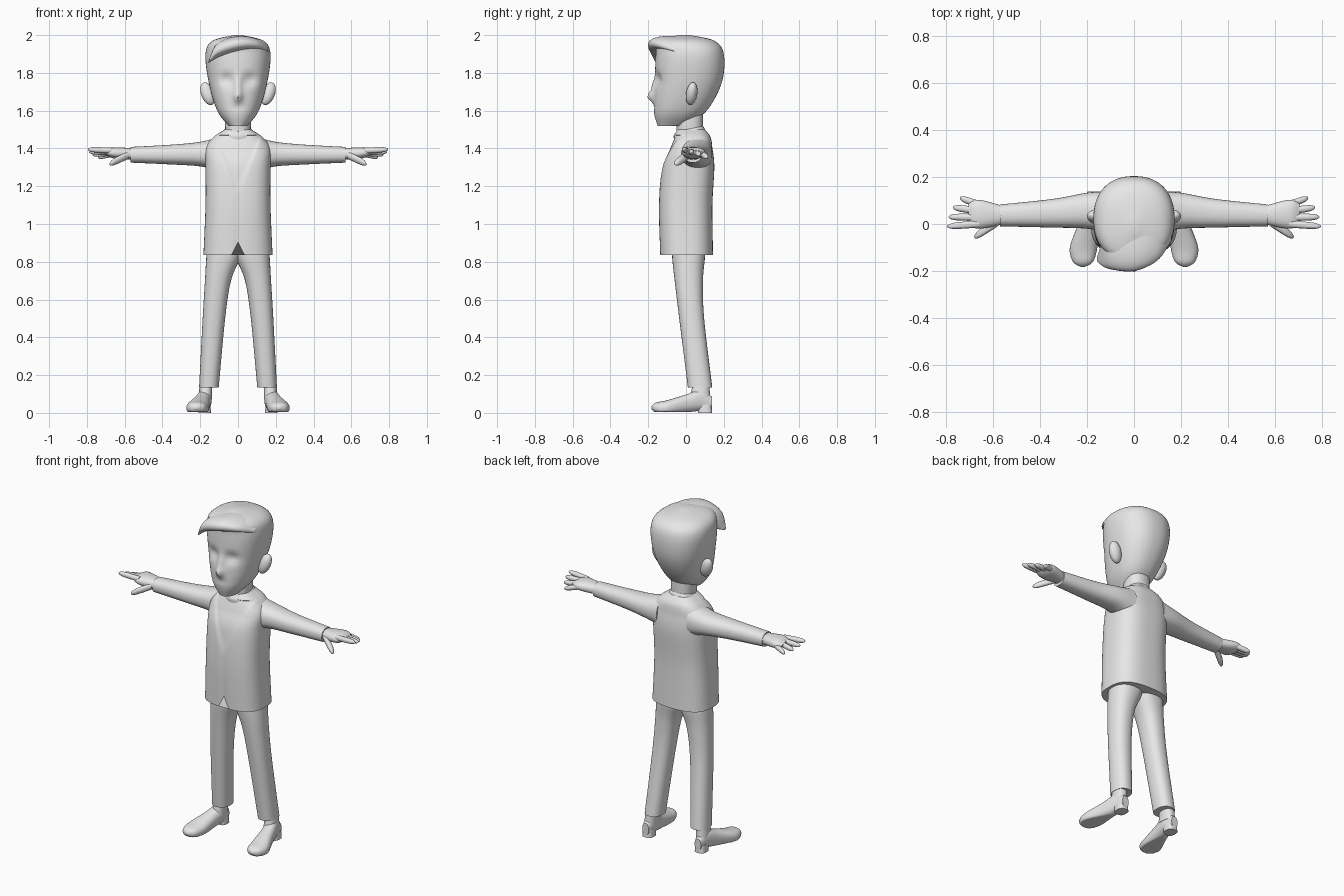
import bpy, bmesh, math

if "Cube" in bpy.data.objects:
    bpy.data.objects.remove(bpy.data.objects["Cube"], do_unlink=True)

shade = 0.8
grey = bpy.data.materials.new("plain grey")
grey.use_nodes = True
grey.diffuse_color = (shade, shade, shade, 1)
grey.node_tree.nodes["Principled BSDF"].inputs["Base Color"].default_value = grey.diffuse_color


def catmull(before, start, end, after, t):
    """Smooth blend from start to end, with slopes taken from the neighbours."""
    slope_in, slope_out = (end - before) / 2, (after - start) / 2
    rise = end - start
    bend = 3 * rise - 2 * slope_in - slope_out
    twist = slope_in + slope_out - 2 * rise
    return start + t * (slope_in + t * (bend + t * twist))


def bell(*terms):
    return math.exp(-sum(term * term for term in terms))


def finish(name, bm, sculpt, mirror):
    """Turn the mesh into a smooth grey object, mirrored across x = 0 when paired."""
    bmesh.ops.recalc_face_normals(bm, faces=bm.faces)
    if sculpt:
        for vert in bm.verts:
            sculpt(vert.co)
    mesh = bpy.data.meshes.new(name)
    bm.to_mesh(mesh)
    bm.free()
    mesh.materials.append(grey)
    ob = bpy.data.objects.new(name, mesh)
    bpy.context.collection.objects.link(ob)
    bpy.ops.object.select_all(action='DESELECT')
    ob.select_set(True)
    bpy.context.view_layer.objects.active = ob
    bpy.ops.object.shade_smooth_by_angle(angle=math.radians(50))
    if mirror:
        modifier = ob.modifiers.new("both_sides", 'MIRROR')
        modifier.use_mirror_merge = False


def section(bm, axis, station, power, segs):
    """One rounded ring: a position on the axis, then low and high on the other two axes."""
    position, *bounds = station
    first, second = [k for k in range(3) if k != axis]
    ring = []
    for j in range(segs):
        angle = math.tau * j / segs
        co = [position] * 3
        for k, wave, (low, high) in ((first, math.cos(angle), bounds[:2]),
                                     (second, math.sin(angle), bounds[2:])):
            reach = math.copysign(abs(wave) ** (2 / power), wave)
            co[k] = (low + high + (high - low) * reach) / 2
        ring.append(bm.verts.new(co))
    return ring


def loft(name, axis, stations, power=2.3, segs=32, steps=8, sculpt=None, mirror=False):
    """Skin a smooth body through a few rounded sections."""
    padded = [stations[0], *stations, stations[-1]]
    rows = []
    for i in range(len(stations) - 1):
        for s in range(steps):
            rows.append([catmull(*values, s / steps) for values in zip(*padded[i:i + 4])])
    rows.append(stations[-1])
    bm = bmesh.new()
    rings = [section(bm, axis, row, power, segs) for row in rows]
    for lower, upper in zip(rings, rings[1:]):
        for j in range(segs):
            bm.faces.new((lower[j - 1], lower[j], upper[j], upper[j - 1]))
    bm.faces.new(rings[0])
    bm.faces.new(rings[-1])
    finish(name, bm, sculpt, mirror)


def upright(name, stations, **options):
    """Loft along z with sections equal on both sides: height, half width, front, back."""
    loft(name, 2, [(z, -half, half, front, back) for z, half, front, back in stations], **options)


def finger(name, start, tip, radius):
    """Tapering digit with a rounded end."""
    stations = []
    for i in range(9):
        t = math.sin(math.pi / 2 * i / 8)
        x, y, z = (a + (b - a) * t for a, b in zip(start, tip))
        r = radius * max(0.1, (1 - t ** 6) ** 0.5)
        stations.append((x, y - r, y + r, z - r, z + r))
    loft(name, 0, stations, segs=16, steps=2, mirror=True)


# Head with eye sockets, mouth and nose
def shape_face(co):
    if co.y < -0.05:
        side, z = abs(co.x), co.z
        co.y += 0.022 * bell((side - 0.06) / 0.04, (z - 1.765) / 0.03)
        co.y += 0.005 * bell(side / 0.05, (z - 1.62) / 0.01)
        co.y -= 0.035 * bell(side / 0.024, (z - 1.675) / 0.026)
        co.y -= 0.016 * bell(side / 0.02, (z - 1.73) / 0.04)


upright("head", [
    (1.52, 0.05, -0.15, 0), (1.6, 0.11, -0.17, 0.11), (1.75, 0.155, -0.165, 0.19),
    (1.9, 0.172, -0.16, 0.2), (1.97, 0.135, -0.15, 0.15), (2, 0.02, -0.04, 0.02),
], segs=128, sculpt=shape_face)

# Swept fringe ending in a pointed lock
loft("hair_fringe", 0, [
    (-0.157, -0.16, -0.14, 1.85, 1.86), (-0.11, -0.19, -0.03, 1.88, 1.957),
    (0, -0.2, 0.03, 1.91, 1.995), (0.1, -0.155, 0.03, 1.92, 1.98),
    (0.16, -0.07, 0, 1.91, 1.935),
])

# Ears, leaning outward toward the top
ear = bmesh.new()
bmesh.ops.create_uvsphere(ear, u_segments=32, v_segments=16, radius=1)


def place_ear(co):
    lean = 0.015 * co.z
    co.x, co.y, co.z = 0.16 + 0.037 * co.x + lean, 0.03 + 0.03 * co.y + lean / 2, 1.69 + 0.06 * co.z


finish("ears", ear, place_ear, mirror=True)


# Neck, and a collar that dips at the front
def tilt_collar(co):
    co.z += co.y / 5


upright("neck", [(1.42, 0.065, -0.05, 0.09), (1.58, 0.07, -0.05, 0.09)])
upright("collar", [(1.44, 0.086, -0.06, 0.105), (1.48, 0.08, -0.065, 0.1),
                   (1.5, 0.068, -0.05, 0.09)], sculpt=tilt_collar)


# Jacket with a recessed V opening, a front seam and a notched hem
hem, lapel_end, lapel_top = 0.835, 1.15, 1.47


def shape_jacket(co):
    if co.y > 0:
        return
    side = abs(co.x)
    if lapel_end < co.z < lapel_top:
        inside = 0.4 * (co.z - lapel_end) - side
        co.y += 0.007 * min(max(inside / 0.015, 0), 1)
    elif co.z <= lapel_end:
        co.y += 0.004 * bell(side / 0.008)
    notch = max(0, 0.07 - 2 * side)
    co.z += notch * max(0, 1 - 5 * (co.z - hem))


upright("jacket", [
    (hem, 0.183, -0.137, 0.143), (1.1, 0.172, -0.143, 0.14), (1.3, 0.172, -0.127, 0.15),
    (1.4, 0.172, -0.09, 0.14), (1.46, 0.13, -0.065, 0.13), (1.5, 0.07, -0.045, 0.1),
], power=2.7, segs=128, steps=12, sculpt=shape_jacket)

# Sleeves flaring into the shoulders
loft("sleeves", 0, [
    (0.1, -0.04, 0.14, 1.28, 1.46), (0.2, -0.02, 0.133, 1.305, 1.435),
    (0.35, -0.015, 0.106, 1.315, 1.42), (0.57, -0.01, 0.083, 1.325, 1.408),
], mirror=True)

# Hands: palm, thumb and four fanned fingers
loft("palms", 0, [
    (0.55, 0, 0.075, 1.34, 1.4), (0.66, -0.02, 0.103, 1.348, 1.406),
    (0.705, 0, 0.085, 1.37, 1.39),
], mirror=True)
finger("thumbs", (0.58, 0.01, 1.365), (0.68, -0.055, 1.318), 0.02)
for i, label in enumerate(("index", "middle", "ring", "little")):
    knuckle = (0.66, 0.028 * i, 1.388 - 0.005 * i)
    fingertip = (0.795 - 0.006 * i * i, 0.04 * i - 0.01, 1.395 - 0.014 * i)
    finger(label + "_fingers", knuckle, fingertip, 0.015)

# Trousers
loft("trouser_legs", 2, [
    (0.135, 0.102, 0.206, 0.01, 0.139), (0.5, 0.068, 0.187, -0.036, 0.096),
    (0.7, 0.037, 0.175, -0.06, 0.09), (0.82, -0.012, 0.168, -0.073, 0.1),
    (0.9, -0.03, 0.16, -0.073, 0.1),
], mirror=True)

# Ankles
loft("ankles", 2, [(0.07, 0.138, 0.21, 0.02, 0.13), (0.18, 0.135, 0.2, 0.04, 0.12)], mirror=True)


# Shoes with flat soles and heel blocks
def flatten_sole(co):
    co.z = max(co.z, 0.006)


loft("shoes", 1, [
    (-0.182, 0.208, 0.228, 0.02, 0.036), (-0.16, 0.174, 0.26, 0, 0.054),
    (-0.1, 0.156, 0.273, -0.015, 0.067), (0, 0.148, 0.238, 0, 0.097),
    (0.08, 0.14, 0.213, 0.012, 0.123), (0.138, 0.155, 0.197, 0.015, 0.085),
], sculpt=flatten_sole, mirror=True)
loft("shoe_heels", 2, [(0, 0.143, 0.21, 0.065, 0.139), (0.045, 0.146, 0.207, 0.06, 0.136)],
     power=2.8, mirror=True)
